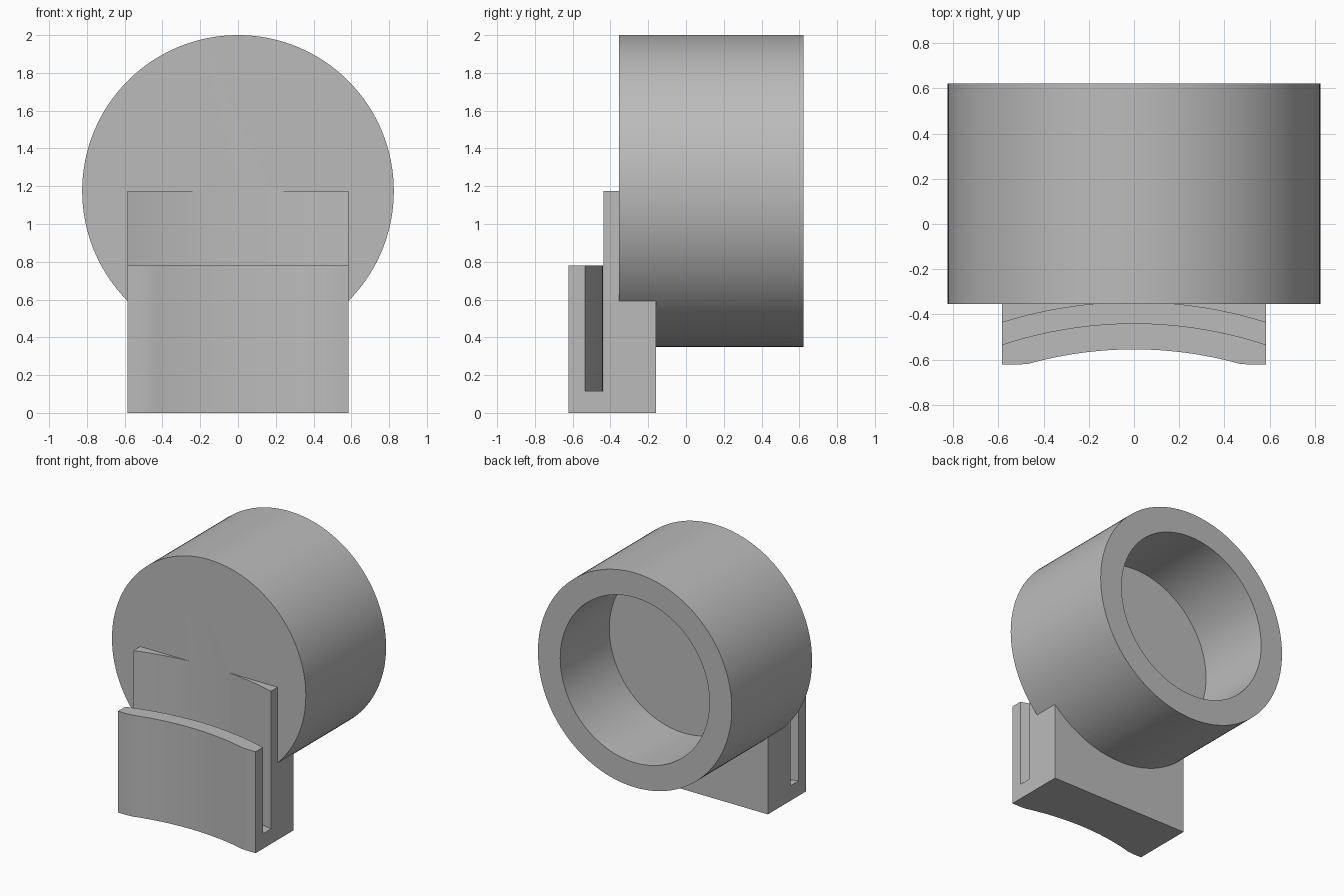
import bpy, bmesh, math

cube = bpy.data.objects.get("Cube")
if cube:
    bpy.data.objects.remove(cube, do_unlink=True)

grey = bpy.data.materials.new("plain grey")
grey.use_nodes = True
COLOUR = (0.5, 0.5, 0.5, 1)
grey.diffuse_color = COLOUR
grey.node_tree.nodes["Principled BSDF"].inputs["Base Color"].default_value = COLOUR


def loft(name, sections, closed):
    """Skin equal-length closed loops; closed joins last to first, otherwise ends are capped."""
    bm = bmesh.new()
    loops = [[bm.verts.new(p) for p in s] for s in sections]
    pairs = list(zip(loops, loops[1:] + loops[:1])) if closed else list(zip(loops, loops[1:]))
    for a, b in pairs:
        for i in range(len(a)):
            j = (i + 1) % len(a)
            bm.faces.new((a[i], a[j], b[j], b[i]))
    if not closed:
        bm.faces.new(loops[0])
        bm.faces.new(loops[-1])
    bmesh.ops.recalc_face_normals(bm, faces=bm.faces)
    mesh = bpy.data.meshes.new(name)
    bm.to_mesh(mesh)
    bm.free()
    mesh.materials.append(grey)
    obj = bpy.data.objects.new(name, mesh)
    bpy.context.collection.objects.link(obj)
    return obj


# Round cup: stacked rings, closed front, bore open at the back
AXIS_Z, OUTER, BORE = 1.175, 0.825, 0.635
FRONT, BACK, FLOOR = -0.354, 0.622, 0.025
SEGMENTS = 128


def ring(radius, y):
    angles = [2 * math.pi * i / SEGMENTS for i in range(SEGMENTS)]
    return [(radius * math.sin(a), y, AXIS_Z + radius * math.cos(a)) for a in angles]


cup = loft("cup_with_clip", [ring(OUTER, FRONT), ring(OUTER, BACK),
                             ring(BORE, BACK), ring(BORE, FLOOR)], False)

# Curved clip: slotted side profile swept across the width on concentric arcs
HALF_WIDTH, ARC_Y, STEPS = 0.585, -2.3, 30


def arc(radius, x):
    return ARC_Y + math.sqrt(radius ** 2 - x ** 2)


def clip_section(x):
    face = max(arc(1.745, x), -0.622)
    slot_front, slot_back = arc(1.86, x), arc(1.953, x)
    outline = [(face, 0), (face, 0.78), (slot_front, 0.78), (slot_front, 0.115),
               (slot_back, 0.115), (slot_back, AXIS_Z), (-0.16, AXIS_Z), (-0.16, 0)]
    return [(x, y, z) for y, z in outline]


clip = loft("clip", [clip_section(HALF_WIDTH * (2 * i / STEPS - 1))
                     for i in range(STEPS + 1)], False)

# Fuse the clip to the cup
union = cup.modifiers.new("fuse", 'BOOLEAN')
union.operation = 'UNION'
union.solver = 'EXACT'
union.object = clip
bpy.ops.object.select_all(action='DESELECT')
cup.select_set(True)
bpy.context.view_layer.objects.active = cup
bpy.ops.object.modifier_apply(modifier=union.name)
bpy.data.objects.remove(clip, do_unlink=True)
bpy.ops.object.shade_smooth_by_angle(angle=math.radians(30))
